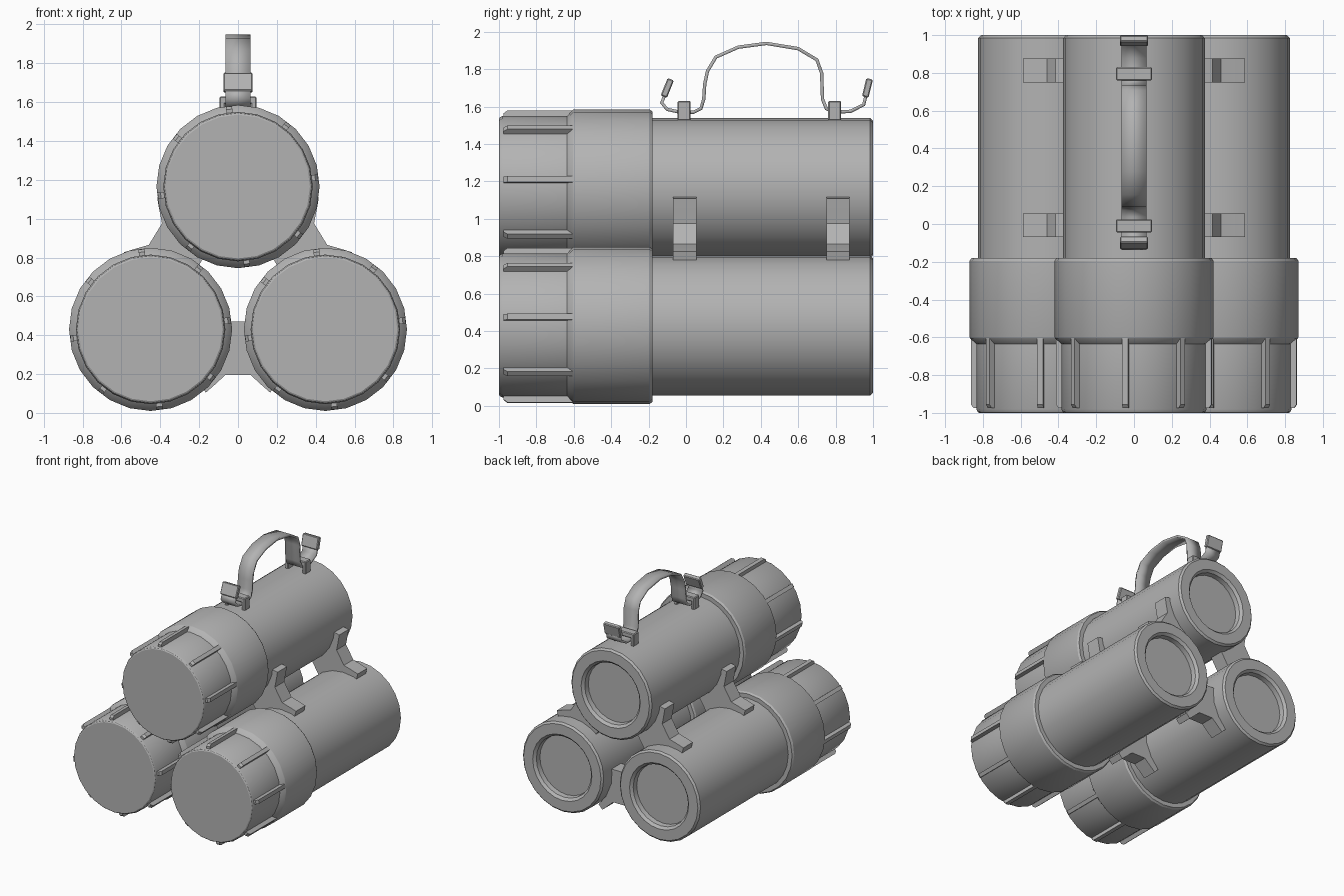
import bpy, bmesh, math
from mathutils import Vector, Matrix

cube = bpy.data.objects.get("Cube")
if cube:
    bpy.data.objects.remove(cube, do_unlink=True)

grey = bpy.data.materials.new("mid_grey")
grey.use_nodes = True
grey.diffuse_color = (0.45, 0.45, 0.45, 1)
grey.node_tree.nodes["Principled BSDF"].inputs["Base Color"].default_value = (0.45, 0.45, 0.45, 1)


def finish(name, bm, smooth=False):
    bmesh.ops.recalc_face_normals(bm, faces=bm.faces)
    mesh = bpy.data.meshes.new(name)
    bm.to_mesh(mesh)
    bm.free()
    mesh.materials.append(grey)
    obj = bpy.data.objects.new(name, mesh)
    bpy.context.collection.objects.link(obj)
    if smooth:
        bpy.ops.object.select_all(action='DESELECT')
        obj.select_set(True)
        bpy.context.view_layer.objects.active = obj
        bpy.ops.object.shade_smooth_by_angle(angle=math.radians(30))
    return obj


def lathe(name, profile, cx, cz, sides=24):
    """Turn (radius, y) points around a y axis and close both ends."""
    bm = bmesh.new()
    rings = []
    for r, y in profile:
        angles = [math.tau * i / sides for i in range(sides)]
        rings.append([bm.verts.new((cx + r * math.cos(a), y, cz + r * math.sin(a))) for a in angles])
    for a, b in zip(rings, rings[1:]):
        for i in range(sides):
            j = (i + 1) % sides
            bm.faces.new((a[i], a[j], b[j], b[i]))
    bm.faces.new(rings[0])
    bm.faces.new(rings[-1])
    return finish(name, bm, True)


def extrude(name, points, move, smooth=False):
    """Sweep a flat closed outline along a vector."""
    bm = bmesh.new()
    face = bm.faces.new([bm.verts.new(p) for p in points])
    new = bmesh.ops.extrude_face_region(bm, geom=[face])["geom"]
    bmesh.ops.translate(bm, vec=move, verts=[v for v in new if isinstance(v, bmesh.types.BMVert)])
    return finish(name, bm, smooth)


def box(name, centre, size, tilt=0, bevel=0.006):
    bm = bmesh.new()
    bmesh.ops.create_cube(bm, size=1)
    bmesh.ops.scale(bm, vec=size, verts=bm.verts)
    bmesh.ops.bevel(bm, geom=bm.edges[:], offset=bevel, segments=1, affect='EDGES')
    bm.transform(Matrix.Translation(centre) @ Matrix.Rotation(tilt, 4, 'X'))
    return finish(name, bm)


# Three tubes, each with a ribbed screw cap and a recessed rear end
body = [(0.375, -0.3), (0.375, 0.985), (0.36, 1), (0.275, 1), (0.255, 0.98), (0.25, 0.94)]
cap = [(0.37, -1), (0.378, -0.995), (0.385, -0.98), (0.385, -0.635), (0.418, -0.605),
       (0.42, -0.6), (0.42, -0.195), (0.41, -0.18), (0.37, -0.18)]
centres = {"top": (0, 1.165), "left": (0.45, 0.43), "right": (-0.45, 0.43)}
for side, (cx, cz) in centres.items():
    lathe(side + "_tube", body, cx, cz)
    lathe(side + "_cap", cap, cx, cz)
    for k in range(8):
        a = math.radians(6.5 + 45 * k)
        out = Vector((math.cos(a), 0, math.sin(a)))
        across = Vector((-math.sin(a), 0, math.cos(a))) * 0.032
        start = Vector((cx, 0, cz)) - across / 2
        outline = [(0.37, -0.975), (0.4, -0.975), (0.415, -0.955), (0.415, -0.6), (0.37, -0.6)]
        extrude(f"{side}_cap_rib_{k + 1}",
                [start + out * r + Vector((0, y, 0)) for r, y in outline], across)

# Flared connectors between neighbouring tubes, in two rows
half = [(0.065, 0.235), (0.125, 0.29), (0.165, 0.325), (0.2, 0.288), (0.13, 0.2), (0.08, 0.08), (0.08, -0.04)]
middle = Vector((0, 0, 0.675))
for a, b in (("top", "left"), ("top", "right"), ("left", "right")):
    pa, pb = [Vector((centres[n][0], 0, centres[n][1])) for n in (a, b)]
    mid = (pa + pb) / 2
    u = (pb - pa).normalized()
    v = Vector((-u.z, 0, u.x))
    if v.dot(mid - middle) < 0:
        v = -v
    outline = half + [(-s, t) for s, t in reversed(half)]
    for row, y in (("front", -0.07), ("rear", 0.75)):
        extrude(f"{a}_{b}_{row}_connector",
                [mid + u * s + v * t + Vector((0, y, 0)) for s, t in outline], Vector((0, 0.125, 0)))

# Carrying strap, bent along a side path and given thickness
path = [(-0.11, 1.67), (-0.13, 1.62), (-0.1, 1.585), (-0.03, 1.57), (0.04, 1.57), (0.08, 1.59),
        (0.095, 1.64), (0.1, 1.72), (0.115, 1.79), (0.16, 1.865), (0.28, 1.918), (0.43, 1.938),
        (0.6, 1.91), (0.7, 1.85), (0.725, 1.78), (0.73, 1.64), (0.75, 1.59), (0.79, 1.57),
        (0.88, 1.575), (0.95, 1.61), (0.965, 1.67)]
bm = bmesh.new()
rows = [[bm.verts.new((x, y, z)) for x in (-0.065, 0.065)] for y, z in path]
for p, q in zip(rows, rows[1:]):
    bm.faces.new((p[0], p[1], q[1], q[0]))
strap = finish("carrying_strap", bm, True)
solid = strap.modifiers.new("thickness", 'SOLIDIFY')
solid.thickness = 0.018
solid.offset = 0

# Strap loops on the top tube and clips on the strap ends
for row, y in (("front", -0.01), ("rear", 0.795)):
    box(row + "_loop_bar", (0, y, 1.61), (0.19, 0.07, 0.04))
    for side, x in (("left", 0.08), ("right", -0.08)):
        box(f"{row}_loop_{side}_leg", (x, y, 1.575), (0.03, 0.07, 0.1))
box("front_strap_clip", (0, -0.1, 1.7), (0.15, 0.036, 0.1), math.radians(-22))
box("rear_strap_clip", (0, 0.97, 1.7), (0.15, 0.036, 0.1), math.radians(-14))
